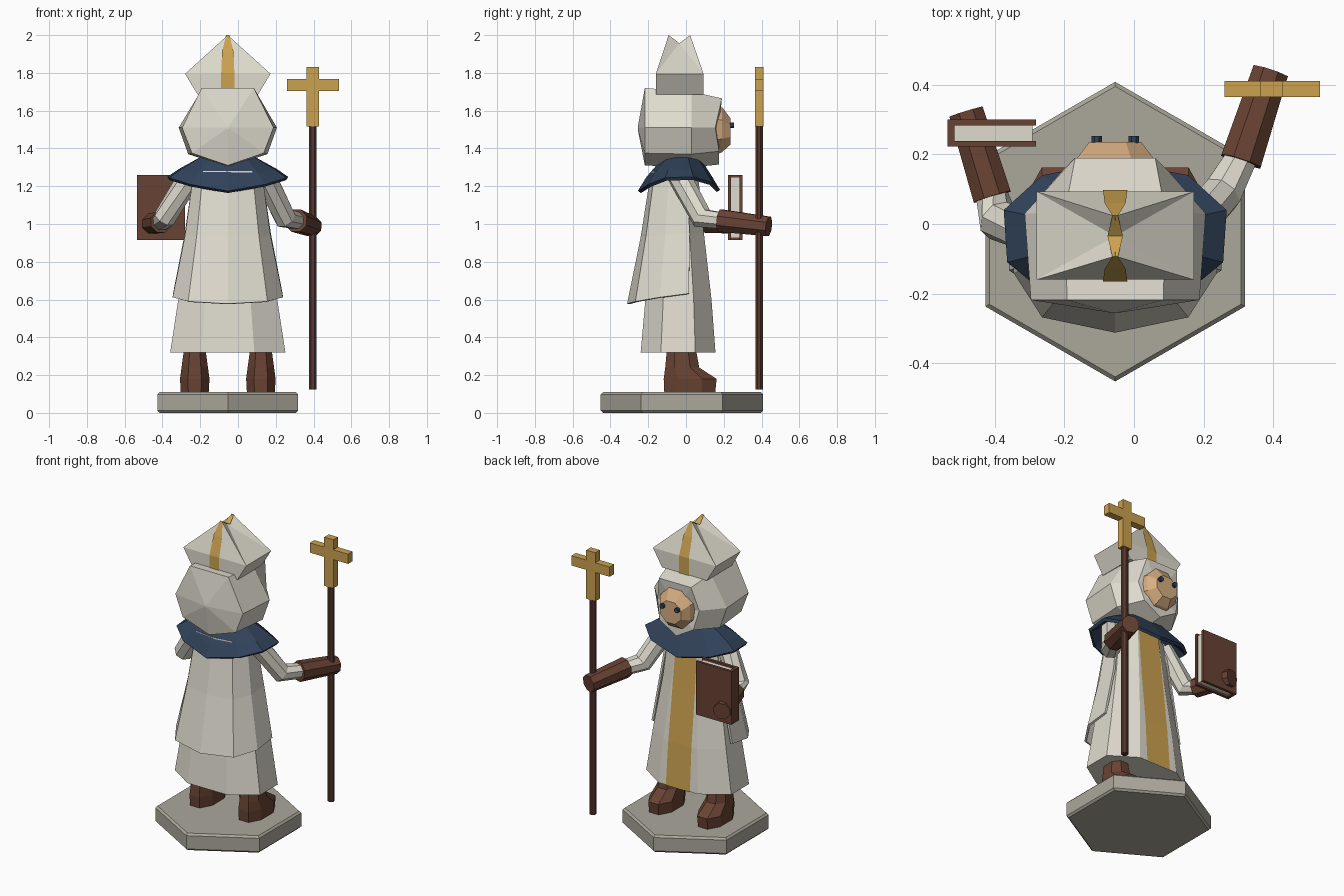
import bpy, bmesh, math
from mathutils import Vector

cube = bpy.data.objects.get("Cube")
if cube:
    bpy.data.objects.remove(cube, do_unlink=True)

CX = -0.054  # body centre line


def material(name, rgb):
    m = bpy.data.materials.new(name)
    m.use_nodes = True
    m.diffuse_color = (*rgb, 1)
    m.node_tree.nodes["Principled BSDF"].inputs["Base Color"].default_value = (*rgb, 1)
    return m


cream = material("cream_cloth", (0.74, 0.71, 0.62))
stone = material("stone", (0.41, 0.39, 0.33))
gold = material("gold", (0.60, 0.36, 0.08))
navy = material("navy", (0.03, 0.054, 0.10))
brown = material("brown_leather", (0.14, 0.055, 0.033))
wood = material("dark_wood", (0.10, 0.04, 0.028))
skin = material("skin", (0.68, 0.42, 0.22))


def finish(name, bm, mat, x=CX, thick=0):
    bmesh.ops.recalc_face_normals(bm, faces=bm.faces)
    me = bpy.data.meshes.new(name)
    bm.to_mesh(me)
    bm.free()
    me.materials.append(mat)
    ob = bpy.data.objects.new(name, me)
    bpy.context.collection.objects.link(ob)
    ob.location.x = x
    if thick:
        mod = ob.modifiers.new("thickness", "SOLIDIFY")
        mod.thickness = thick
        mod.offset = -1
    return ob


def loft(name, rings, mat, closed=True, caps=True, x=CX, thick=0):
    """Skin a list of equal-length point rings."""
    bm = bmesh.new()
    vs = [[bm.verts.new(p) for p in r] for r in rings]
    n = len(rings[0])
    for a, b in zip(vs, vs[1:]):
        for i in range(n if closed else n - 1):
            j = (i + 1) % n
            bm.faces.new((a[i], a[j], b[j], b[i]))
    if caps:
        for r in (vs[0], vs[-1]):
            mid = bm.verts.new(sum((v.co for v in r), Vector()) / n)
            for i in range(n):
                bm.faces.new((r[i], r[(i + 1) % n], mid))
    return finish(name, bm, mat, x, thick)


def box(name, lo, hi, mat):
    rings = [[(lo[0], lo[1], z), (hi[0], lo[1], z), (hi[0], hi[1], z), (lo[0], hi[1], z)]
             for z in (lo[2], hi[2])]
    return loft(name, rings, mat, x=0)


def oct_ring(z, rx, ry, cy, cx=0, k=0.46):
    """Octagon with flat sides towards the axes."""
    q = [(1, -k), (1, k), (k, 1), (-k, 1), (-1, k), (-1, -k), (-k, -1), (k, -1)]
    return [(cx + a * rx, cy + b * ry, z) for a, b in q]


def tube(name, path, mat, sides=8):
    """Limb through (x, y, z, radius) stations."""
    pts = [Vector(p[:3]) for p in path]
    rings = []
    for i, p in enumerate(pts):
        d = (pts[min(i + 1, len(pts) - 1)] - pts[max(i - 1, 0)]).normalized()
        u = d.cross(Vector((0, 0, 1)))
        u = u.normalized() if u.length > 0.01 else Vector((1, 0, 0))
        v = d.cross(u)
        rings.append([p + path[i][3] * (u * math.cos(t) + v * math.sin(t))
                      for t in [math.tau * (s + 0.5) / sides for s in range(sides)]])
    return loft(name, rings, mat, x=0)


def ribbon(name, path, mat):
    """Thin strip through (y, z, half width) stations."""
    rings = [[(-w, y, z), (w, y, z)] for y, z, w in path]
    return loft(name, rings, mat, closed=False, caps=False)


def mirrored(half):
    """Complete a half row, whose first point lies on the centre line."""
    return [(-a, b, c) for a, b, c in reversed(half[1:])] + half


# Hexagonal stand
stand = [[(r * math.cos(t), r * math.sin(t) - 0.022, z)
          for t in [math.radians(30 + 60 * i) for i in range(6)]]
         for z, r in ((0, 0.417), (0.012, 0.43), (0.098, 0.43), (0.11, 0.417))]
loft("stand", stand, stone)

# Boots
for side, sx in (("right", -0.175), ("left", 0.175)):
    loft(side + "_boot", [oct_ring(0.11, 0.074, 0.135, 0.02, sx),
                          oct_ring(0.18, 0.078, 0.14, 0.022, sx),
                          oct_ring(0.24, 0.07, 0.09, -0.02, sx),
                          oct_ring(0.35, 0.055, 0.075, -0.025, sx)], brown)

# Robe with its long gold band
loft("robe", [oct_ring(0.32, 0.305, 0.198, -0.042),
              oct_ring(0.6, 0.262, 0.175, -0.04),
              oct_ring(0.95, 0.205, 0.14, -0.045),
              oct_ring(1.25, 0.17, 0.11, -0.045),
              oct_ring(1.36, 0.1, 0.08, -0.03)], cream)
ribbon("robe_band", [(0.161, 0.32, 0.086), (0.14, 0.6, 0.083),
                     (0.1, 0.95, 0.08), (0.07, 1.25, 0.075), (0.055, 1.36, 0.04)], gold)

# Cape over the back
cape = [mirrored([(0, -0.312, 0.578), (0.21, -0.268, 0.59), (0.292, -0.14, 0.612), (0.29, 0.015, 0.632)]),
        mirrored([(0, -0.24, 0.93), (0.165, -0.212, 0.935), (0.226, -0.11, 0.94), (0.228, 0.02, 0.95)]),
        mirrored([(0, -0.185, 1.28), (0.13, -0.165, 1.28), (0.18, -0.09, 1.28), (0.18, 0.0, 1.28)])]
loft("cape", cape, cream, closed=False, caps=False, thick=0.014)


# Pointed shoulder collar
def collar_ring(s, cy, z, droop):
    half = [(0, -0.225, -0.07), (0.2, -0.17, -0.035), (0.31, -0.08, 0), (0.32, 0.07, 0.005), (0.21, 0.17, -0.025)]
    tail = [(0, 0.21, -0.065)]
    return [(a * s, b * s + cy, z + c * droop) for a, b, c in mirrored(half) + tail]


loft("collar", [collar_ring(1, -0.03, 1.245, 1), collar_ring(0.8, -0.03, 1.29, 0.6),
                collar_ring(0.42, -0.02, 1.36, 0)], navy, caps=False, thick=0.02)

# Sleeves and gloves
tube("left_sleeve", [(0.14, -0.04, 1.26, 0.062), (0.25, 0.085, 1.03, 0.06), (0.32, 0.21, 1.015, 0.046)], cream)
tube("left_glove", [(0.307, 0.18, 1.018, 0.064), (0.392, 0.438, 0.987, 0.056)], brown)
tube("right_sleeve", [(-0.25, -0.04, 1.26, 0.062), (-0.39, 0.01, 1.03, 0.06), (-0.415, 0.11, 1.005, 0.046)], cream)
tube("right_glove", [(-0.407, 0.078, 1.01, 0.06), (-0.482, 0.322, 0.997, 0.054)], brown)

# Staff and cross
tube("staff", [(0.396, 0.387, 0.125, 0.022), (0.396, 0.387, 1.53, 0.022)], wood)
box("cross_upright", (0.363, 0.364, 1.517), (0.428, 0.41, 1.832), gold)
box("cross_bar", (0.26, 0.364, 1.704), (0.534, 0.41, 1.767), gold)

# Book
box("book_back_cover", (-0.535, 0.222, 0.915), (-0.281, 0.239, 1.26), brown)
box("book_front_cover", (-0.535, 0.283, 0.915), (-0.281, 0.3, 1.26), brown)
box("book_spine", (-0.535, 0.237, 0.915), (-0.515, 0.285, 1.26), brown)
box("book_pages", (-0.517, 0.238, 0.927), (-0.291, 0.284, 1.248), cream)


# Faceted hood
def hood_ring(top, side, low, bottom):
    (tx, ty, tz), (mx, my, mz), (lx, ly, lz) = top, side, low
    return [top, side, low, bottom, (-lx, ly, lz), (-mx, my, mz), (-tx, ty, tz)]


hood = [hood_ring((0.005, -0.255, 1.515), (0.01, -0.255, 1.51), (0.006, -0.255, 1.505), (0, -0.255, 1.5)),
        hood_ring((0.138, -0.218, 1.72), (0.242, -0.218, 1.51), (0.19, -0.218, 1.375), (0, -0.218, 1.31)),
        hood_ring((0.145, 0.03, 1.7), (0.26, 0.03, 1.51), (0.21, 0.03, 1.37), (0, 0.03, 1.3)),
        hood_ring((0.115, 0.19, 1.665), (0.15, 0.155, 1.51), (0.12, 0.175, 1.385), (0, 0.175, 1.315))]
loft("hood", hood, cream)

# Face and eyes
face = [[(rx * math.cos(t), y, cz + rz * math.sin(t))
         for t in [math.radians(22.5 + 45 * i) for i in range(8)]]
        for y, rx, rz, cz in ((0.13, 0.14, 0.155, 1.5), (0.19, 0.118, 0.13, 1.5), (0.236, 0.08, 0.075, 1.49))]
loft("face", face, skin)
for side, sx in (("left", 0.053), ("right", -0.053)):
    tube(side + "_eye", [(CX + sx, 0.215, 1.522, 0.016), (CX + sx, 0.253, 1.522, 0.016)], navy)

# Split-peaked hat
bm = bmesh.new()
rim = [(1, 0.093), (0, 0.093), (-1, 0.093), (-1, -0.035), (-1, -0.16), (0, -0.16), (1, -0.16), (1, -0.035)]
low = [bm.verts.new((a * 0.16, y, 1.685)) for a, y in rim]
top = [bm.verts.new((a * 0.226, y, 1.795)) for a, y in rim]
front_peak, back_peak, valley = [bm.verts.new((0, y, z)) for y, z in
                                 ((0.022, 2.0), (-0.092, 2.0), (-0.035, 1.957))]
for i in range(8):
    j = (i + 1) % 8
    bm.faces.new((low[i], low[j], top[j], top[i]))
bm.faces.new(low)
for a, b, peak in ((0, 1, front_peak), (1, 2, front_peak), (4, 5, back_peak), (5, 6, back_peak)):
    bm.faces.new((top[a], top[b], peak))
for corner, mid, peak in ((0, 7, front_peak), (2, 3, front_peak), (4, 3, back_peak), (6, 7, back_peak)):
    bm.faces.new((top[corner], top[mid], valley))
    bm.faces.new((top[corner], valley, peak))
finish("hat", bm, cream)

# Gold strip running over the hat
ribbon("hat_band", [(0.098, 1.685, 0.035), (0.098, 1.797, 0.035), (0.06, 1.915, 0.03), (0.024, 2.0, 0.008),
                    (-0.035, 1.961, 0.022),
                    (-0.094, 2.0, 0.008), (-0.129, 1.915, 0.03), (-0.165, 1.797, 0.035), (-0.165, 1.685, 0.035)], gold)
